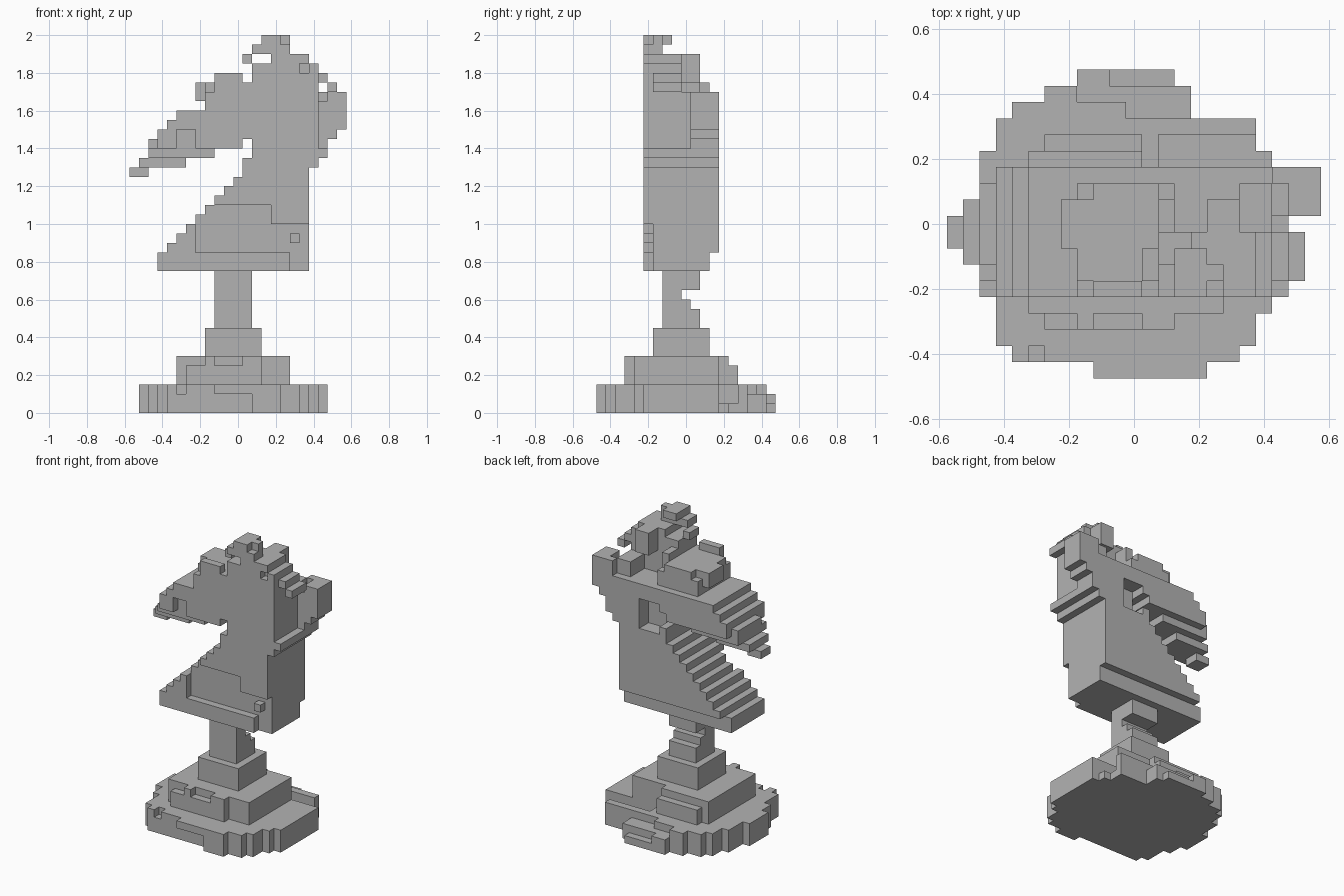
import bpy
import bmesh
import math
from mathutils import Vector

cube = bpy.data.objects.get("Cube")
if cube:
    bpy.data.objects.remove(cube, do_unlink=True)

UNIT = 0.05
ORIGIN = Vector((-0.575, -0.475, 0))

stone = bpy.data.materials.new("grey_stone")
stone.use_nodes = True
stone.diffuse_color = (0.45, 0.45, 0.45, 1)
stone.node_tree.nodes["Principled BSDF"].inputs["Base Color"].default_value = stone.diffuse_color

AXES = [Vector(axis) for axis in ((1, 0, 0), (0, 1, 0), (0, 0, 1))]


class BlockPart:
    """A part stacked from blocks on a regular grid; ranges exclude their end."""

    def __init__(self, name):
        self.name = name
        self.cells = set()

    @staticmethod
    def block(x, y, z):
        return {(i, j, k) for i in range(*x) for j in range(*y) for k in range(*z)}

    def fill(self, x, y, z):
        self.cells |= self.block(x, y, z)

    def cut(self, x, y, z):
        self.cells -= self.block(x, y, z)

    def build(self):
        """Make the outer skin of the blocks and merge its flat areas."""
        bm = bmesh.new()
        corners = {}

        def corner(point):
            key = tuple(round(value) for value in point)
            if key not in corners:
                corners[key] = bm.verts.new(ORIGIN + Vector(key) * UNIT)
            return corners[key]

        for cell in sorted(self.cells):
            for index, normal in enumerate(AXES):
                u, v = AXES[index - 2], AXES[index - 1]
                for side in (-1, 1):
                    neighbour = tuple(int(a + side * b) for a, b in zip(cell, normal))
                    if neighbour in self.cells:
                        continue
                    start = Vector(cell) + (normal if side > 0 else Vector())
                    ring = [start, start + u, start + u + v, start + v]
                    bm.faces.new([corner(p) for p in ring[::side]])
        bmesh.ops.dissolve_limit(bm, angle_limit=math.radians(1),
                                 verts=bm.verts[:], edges=bm.edges[:])
        mesh = bpy.data.meshes.new(self.name)
        bm.to_mesh(mesh)
        bm.free()
        mesh.materials.append(stone)
        bpy.context.collection.objects.link(bpy.data.objects.new(self.name, mesh))


# Round foot: one span per row of blocks, from front to back
foot = BlockPart("round_foot")
left_ends = [9, 4, 3, 3, 3, 2, 2, 1, 1, 1, 1, 2, 2, 2, 3, 3, 4, 6, 8]
right_ends = [16, 18, 19, 19, 20] + [21] * 8 + [20, 19, 19, 15, 15, 14]
for row, span in enumerate(zip(left_ends, right_ends)):
    foot.fill(x=span, y=(row, row + 1), z=(0, 3))
# Worn edges of the foot
foot.cut(x=(9, 13), y=(0, 1), z=(0, 2))
foot.cut(x=(5, 6), y=(1, 2), z=(2, 3))
foot.cut(x=(8, 15), y=(17, 19), z=(2, 3))
foot.cut(x=(11, 15), y=(16, 17), z=(2, 3))
foot.cut(x=(10, 14), y=(18, 19), z=(1, 2))
foot.cut(x=(13, 21), y=(13, 15), z=(1, 3))
foot.build()

# Plinth with a chipped front edge, and a smaller square tier on top
plinth = BlockPart("stepped_plinth")
plinth.fill(x=(5, 17), y=(4, 13), z=(3, 6))
plinth.fill(x=(6, 14), y=(3, 4), z=(3, 6))
plinth.fill(x=(5, 12), y=(13, 14), z=(3, 6))
plinth.fill(x=(6, 12), y=(14, 15), z=(3, 5))
plinth.cut(x=(6, 8), y=(3, 4), z=(5, 6))
plinth.cut(x=(9, 12), y=(3, 4), z=(5, 6))
plinth.fill(x=(8, 14), y=(6, 12), z=(6, 9))
plinth.build()

# Stem with a notch at the back
stem = BlockPart("stem")
stem.fill(x=(9, 13), y=(7, 11), z=(9, 15))
stem.cut(x=(9, 13), y=(10, 11), z=(11, 13))
stem.cut(x=(9, 13), y=(9, 10), z=(12, 13))
stem.build()

DEPTH = (5, 13)      # whole thickness of the horse
FRONT = (5, 6)       # its front layer only

# Chest and neck: a staircase rising towards the throat
chest = BlockPart("chest_and_neck")
chest.fill(x=(3, 19), y=(5, 12), z=(15, 17))
for level in range(17, 26):
    chest.fill(x=(level - 13, 19), y=DEPTH, z=(level, level + 1))
# Recessed panel in the front layer, with a single stud
chest.cut(x=(7, 19), y=FRONT, z=(17, 20))
chest.cut(x=(7, 15), y=FRONT, z=(20, 22))
chest.cut(x=(17, 19), y=FRONT, z=(15, 17))
chest.fill(x=(17, 18), y=FRONT, z=(18, 19))
chest.build()

# Head: throat and nape, then the stepped face above the jaw
head = BlockPart("head")
head.fill(x=(12, 20), y=DEPTH, z=(26, 27))
head.fill(x=(13, 21), y=DEPTH, z=(27, 28))
for step in range(4):
    head.fill(x=(3 + max(step - 1, 0), 20), y=DEPTH, z=(28 + step, 29 + step))
head.cut(x=(12, 13), y=DEPTH, z=(28, 29))
head.fill(x=(2, 3), y=(7, 12), z=(28, 29))
# Mouth recess at the front and hollow cheek at the back
head.cut(x=(5, 7), y=FRONT, z=(28, 30))
head.cut(x=(13, 16), y=(11, 13), z=(26, 30))
# Jaw and lip
head.fill(x=(2, 9), y=(6, 12), z=(27, 28))
head.fill(x=(1, 6), y=(7, 11), z=(26, 27))
head.fill(x=(0, 2), y=(8, 10), z=(25, 26))
# Brow and crown, hollow behind
head.fill(x=(8, 20), y=(5, 12), z=(32, 34))
head.fill(x=(9, 13), y=(5, 12), z=(34, 35))
head.fill(x=(13, 20), y=(5, 9), z=(34, 37))
head.fill(x=(15, 19), y=(5, 9), z=(37, 38))
head.cut(x=(14, 18), y=(9, 12), z=(32, 34))
head.cut(x=(18, 19), y=FRONT, z=(36, 37))
head.build()

# Rear mane block, stepped underneath
mane = BlockPart("mane_block")
mane.fill(x=(20, 23), y=(10, 13), z=(30, 34))
mane.fill(x=(20, 22), y=(10, 13), z=(29, 30))
mane.fill(x=(20, 21), y=(10, 13), z=(28, 29))
mane.cut(x=(20, 21), y=(10, 12), z=(33, 34))
mane.build()

# Loose mane bars, forelock and ear
tufts = BlockPart("forelock_and_mane_bars")
tufts.fill(x=(7, 8), y=(8, 11), z=(33, 35))
tufts.fill(x=(8, 9), y=(6, 11), z=(34, 35))
tufts.fill(x=(9, 12), y=FRONT, z=(35, 36))
tufts.fill(x=(20, 21), y=(6, 9), z=(35, 36))
tufts.fill(x=(21, 22), y=(6, 9), z=(34, 35))
tufts.fill(x=(16, 18), y=(9, 11), z=(35, 38))
tufts.fill(x=(13, 14), y=(9, 11), z=(34, 36))
tufts.build()

ear = BlockPart("ear")
ear.fill(x=(12, 13), y=(6, 8), z=(37, 38))
ear.fill(x=(13, 17), y=(5, 7), z=(38, 39))
ear.fill(x=(14, 17), y=(6, 7), z=(39, 40))
ear.fill(x=(14, 16), y=(5, 8), z=(39, 40))
ear.build()
